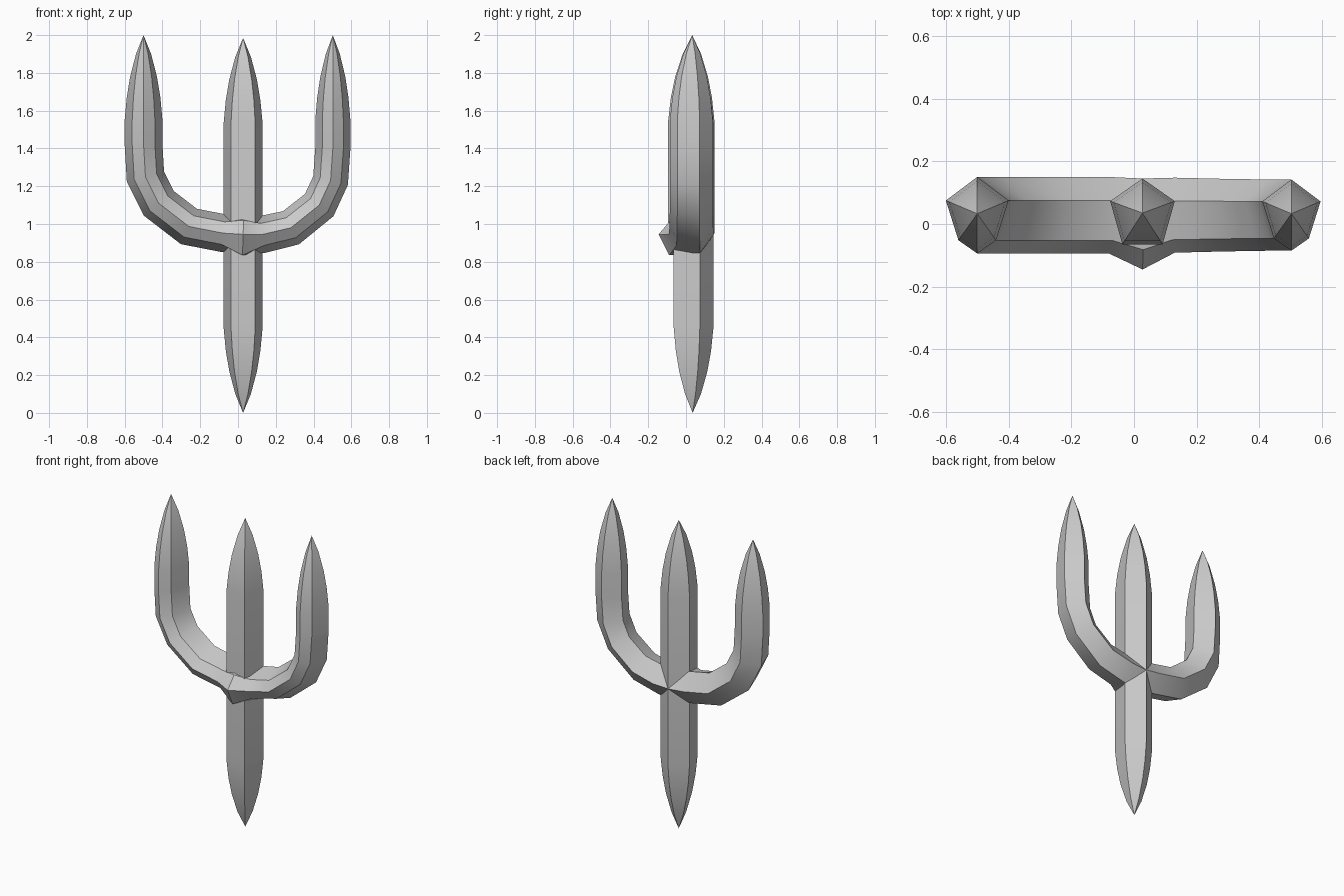
import bpy, bmesh, math
from mathutils import Vector

if "Cube" in bpy.data.objects:
    bpy.data.objects.remove(bpy.data.objects["Cube"])


def sweep(name, path, section, yc, special=None):
    """Skin a closed section (across, y) along an x-z path of (x, z, scale)."""
    special = special or {}
    bm = bmesh.new()
    pts = [Vector((x, z)) for x, z, s in path]
    rings = []
    for i, (p, (x, z, s)) in enumerate(zip(pts, path)):
        if s == 0:
            rings.append([bm.verts.new((x, yc, z))])
            continue
        a = (p - pts[i - 1]).normalized()
        b = (pts[i + 1] - p).normalized()
        t = (a + b).normalized()
        n = Vector((-t.y, t.x))
        k = s / max(t.dot(a), 0.5)          # mitre keeps the tube width
        rings.append([bm.verts.new((x + n.x * u * k, yc + v * s, z + n.y * u * k))
                      for u, v in special.get(i, section)])
    m = len(section)
    for r, q in zip(rings, rings[1:]):
        for j in range(m):
            k = (j + 1) % m
            if len(r) == 1:
                bm.faces.new((r[0], q[j], q[k]))
            elif len(q) == 1:
                bm.faces.new((r[j], r[k], q[0]))
            else:
                bm.faces.new((r[j], r[k], q[k], q[j]))
    bmesh.ops.recalc_face_normals(bm, faces=bm.faces)
    me = bpy.data.meshes.new(name)
    bm.to_mesh(me)
    bm.free()
    ob = bpy.data.objects.new(name, me)
    bpy.context.collection.objects.link(ob)
    bpy.ops.object.select_all(action='DESELECT')
    bpy.context.view_layer.objects.active = ob
    ob.select_set(True)
    bpy.ops.object.shade_smooth_by_angle(angle=math.radians(30))
    return ob


# Upright trunk: pentagonal, pointed at both ends
pentagon = [(0, 0.11), (0.103, 0.038), (0.064, -0.1), (-0.064, -0.1), (-0.103, 0.038)]
taper = [(0, 0), (0.1, 0.4), (0.22, 0.71), (0.33, 0.89), (0.45, 1)]
trunk_path = [(0.027, h, s) for h, s in taper]
trunk_path += [(0.027, 1.985 - h, s) for h, s in reversed(taper)]
sweep("trunk", trunk_path, pentagon, 0.035)

# U-shaped pair of arms: six-sided tube with pointed tips
hexagon = [(0, 0.117), (0.1, 0.042), (0.06, -0.085), (0, -0.127), (-0.06, -0.085), (-0.1, 0.042)]
left = [(-0.5, 2 - h, s) for h, s in taper]
left += [(-0.5, 1.42, 1), (-0.49, 1.25, 1), (-0.42, 1.11, 1), (-0.26, 0.987, 1), (-0.08, 0.952, 1)]
right = [(0.13, 0.945, 0.98), (0.28, 0.98, 0.95), (0.43, 1.1, 0.93), (0.49, 1.23, 0.93), (0.502, 1.4, 0.93)]
right += [(0.502, 2 - h, s * 0.93) for h, s in reversed(taper)]
# Ring at the crossing, pulled out to a point at the front
bulge = [(0, 0.112), (0.09, 0.042), (0.08, -0.115), (0.005, -0.178), (-0.105, -0.122), (-0.1, 0.042)]
arms_path = left + [(0.027, 0.94, 1)] + right
sweep("arms", arms_path, hexagon, 0.033, {len(left): bulge})
